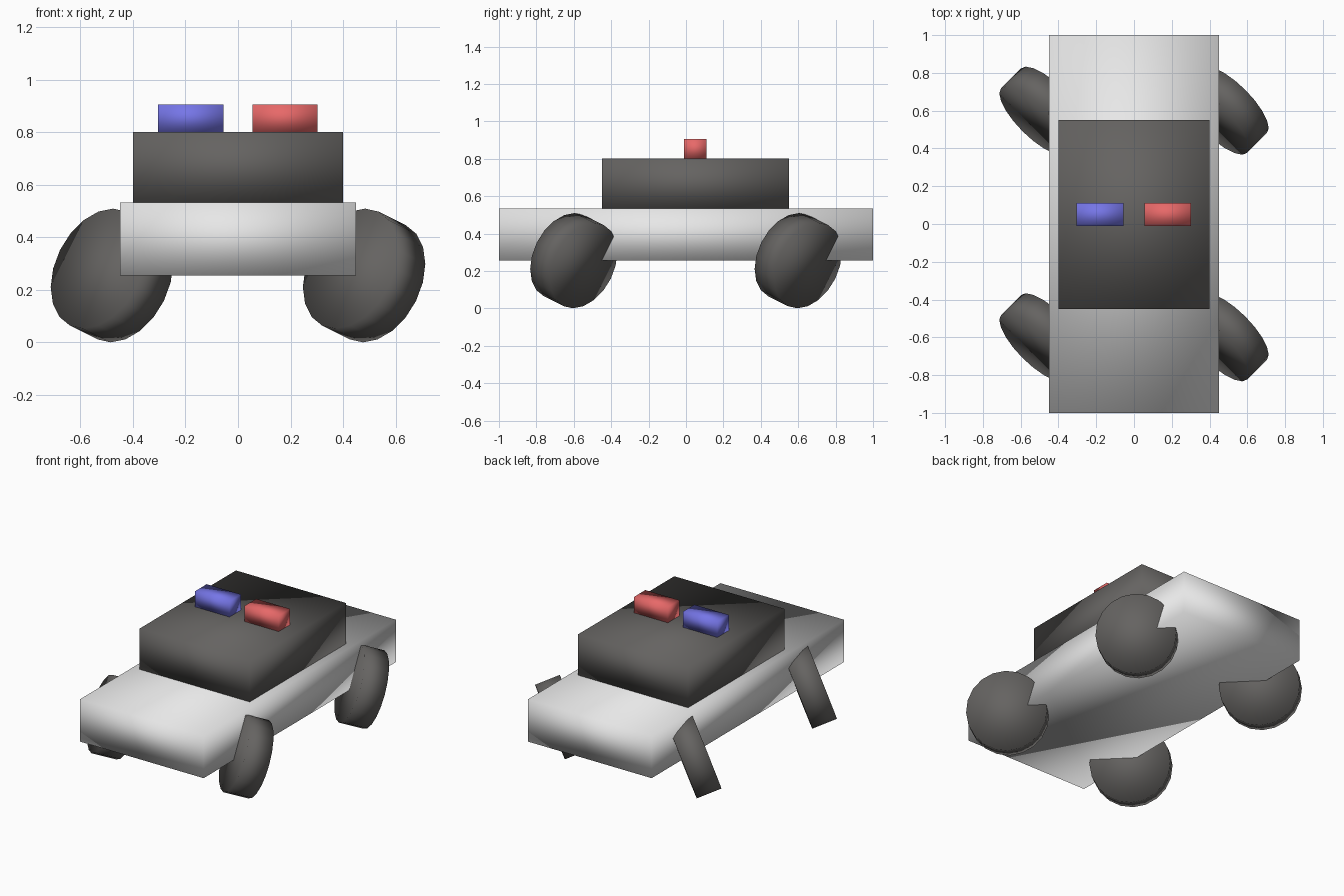
import bpy
from mathutils import Vector

cube = bpy.data.objects.get("Cube")
if cube:
    bpy.data.objects.remove(cube, do_unlink=True)


def material(name, rgb):
    mat = bpy.data.materials.new(name)
    mat.use_nodes = True
    color = (*rgb, 1.0)
    mat.diffuse_color = color
    mat.node_tree.nodes["Principled BSDF"].inputs["Base Color"].default_value = color
    return mat


def finish(name, mat):
    obj = bpy.context.object
    obj.name = name
    obj.data.materials.append(mat)
    bpy.ops.object.shade_smooth()
    return obj


def box(name, low, high, mat):
    low, high = Vector(low), Vector(high)
    bpy.ops.mesh.primitive_cube_add(size=1, location=(low + high) / 2)
    bpy.context.object.scale = high - low
    bpy.ops.object.transform_apply(location=False, rotation=False, scale=True)
    return finish(name, mat)


white = material("white_paint", (0.8, 0.8, 0.8))
charcoal = material("charcoal", (0.13, 0.125, 0.12))
blue = material("blue_lamp", (0.18, 0.18, 0.8))
red = material("red_lamp", (0.8, 0.14, 0.14))

# Body and cabin
box("body", (-0.45, -1, 0.255), (0.45, 1, 0.533), white)
box("cabin", (-0.4, -0.45, 0.533), (0.4, 0.55, 0.802), charcoal)

# Roof lamps
box("right_lamp", (-0.305, -0.01, 0.802), (-0.055, 0.11, 0.905), blue)
box("left_lamp", (0.055, -0.01, 0.802), (0.303, 0.11, 0.905), red)

# Four wheels, all leaning along the same skewed axle direction
axle = Vector((2, 2, -1)).to_track_quat("Z", "Y").to_euler()
for side, x in (("right", -0.48), ("left", 0.48)):
    for end, y in (("front", -0.6), ("back", 0.6)):
        bpy.ops.mesh.primitive_cylinder_add(
            vertices=20, radius=0.242, depth=0.158,
            location=(x, y, 0.255), rotation=axle)
        finish(f"{end}_{side}_wheel", charcoal)
